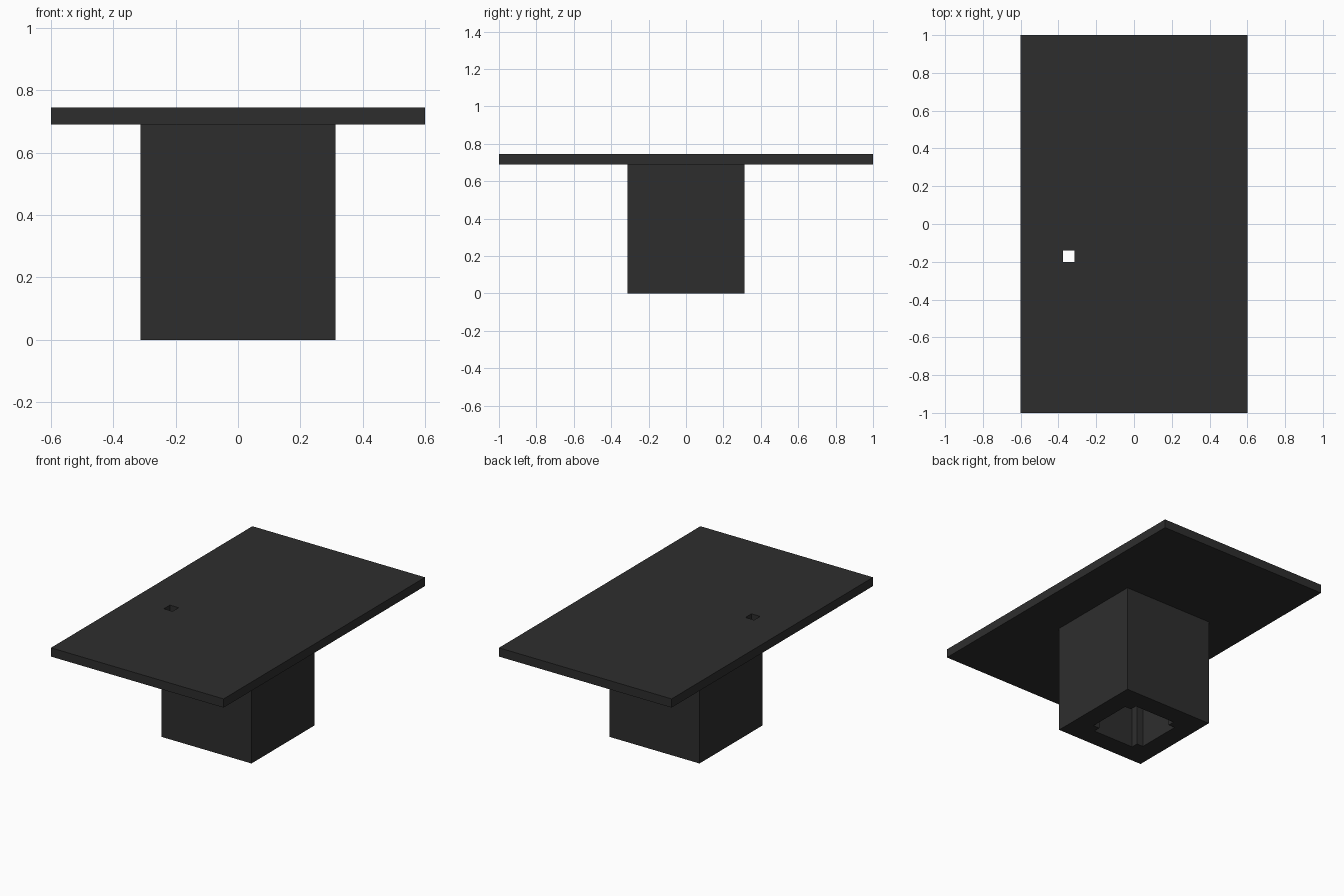
import bpy, bmesh

if "Cube" in bpy.data.objects:
    bpy.data.objects.remove(bpy.data.objects["Cube"])

charcoal = bpy.data.materials.new("charcoal")
charcoal.diffuse_color = (0.027, 0.027, 0.027, 1)
charcoal.use_nodes = True
charcoal.node_tree.nodes["Principled BSDF"].inputs["Base Color"].default_value = charcoal.diffuse_color


def slab(name, xs, ys, z0, z1, is_open):
    """Extruded grid of cells; cells where is_open(x, y) is true become a through hole."""
    bm = bmesh.new()
    grid = [[bm.verts.new((x, y, z0)) for y in ys] for x in xs]
    for i in range(len(xs) - 1):
        for j in range(len(ys) - 1):
            cx, cy = (xs[i] + xs[i + 1]) / 2, (ys[j] + ys[j + 1]) / 2
            if not is_open(cx, cy):
                bm.faces.new((grid[i][j], grid[i + 1][j], grid[i + 1][j + 1], grid[i][j + 1]))
    bmesh.ops.delete(bm, geom=[v for v in bm.verts if not v.link_faces], context='VERTS')
    ext = bmesh.ops.extrude_face_region(bm, geom=bm.faces[:], use_keep_orig=True)
    for v in ext["geom"]:
        if isinstance(v, bmesh.types.BMVert):
            v.co.z = z1
    bmesh.ops.recalc_face_normals(bm, faces=bm.faces[:])
    mesh = bpy.data.meshes.new(name)
    bm.to_mesh(mesh)
    bm.free()
    mesh.materials.append(charcoal)
    obj = bpy.data.objects.new(name, mesh)
    bpy.context.collection.objects.link(obj)
    return obj


# table top with a small square cable hole beside the pedestal
slab("table_top", (-0.6, -0.375, -0.315, 0.6), (-1, -0.2, -0.14, 1), 0.69, 0.745,
     lambda x, y: -0.375 < x < -0.315 and -0.2 < y < -0.14)

# hollow pedestal: square shaft with notched inner corners, open at the bottom
cuts = (-0.313, -0.19, -0.145, 0.145, 0.19, 0.313)
slab("pedestal", cuts, cuts, 0, 0.69,
     lambda x, y: max(abs(x), abs(y)) < 0.19 and min(abs(x), abs(y)) < 0.145)
